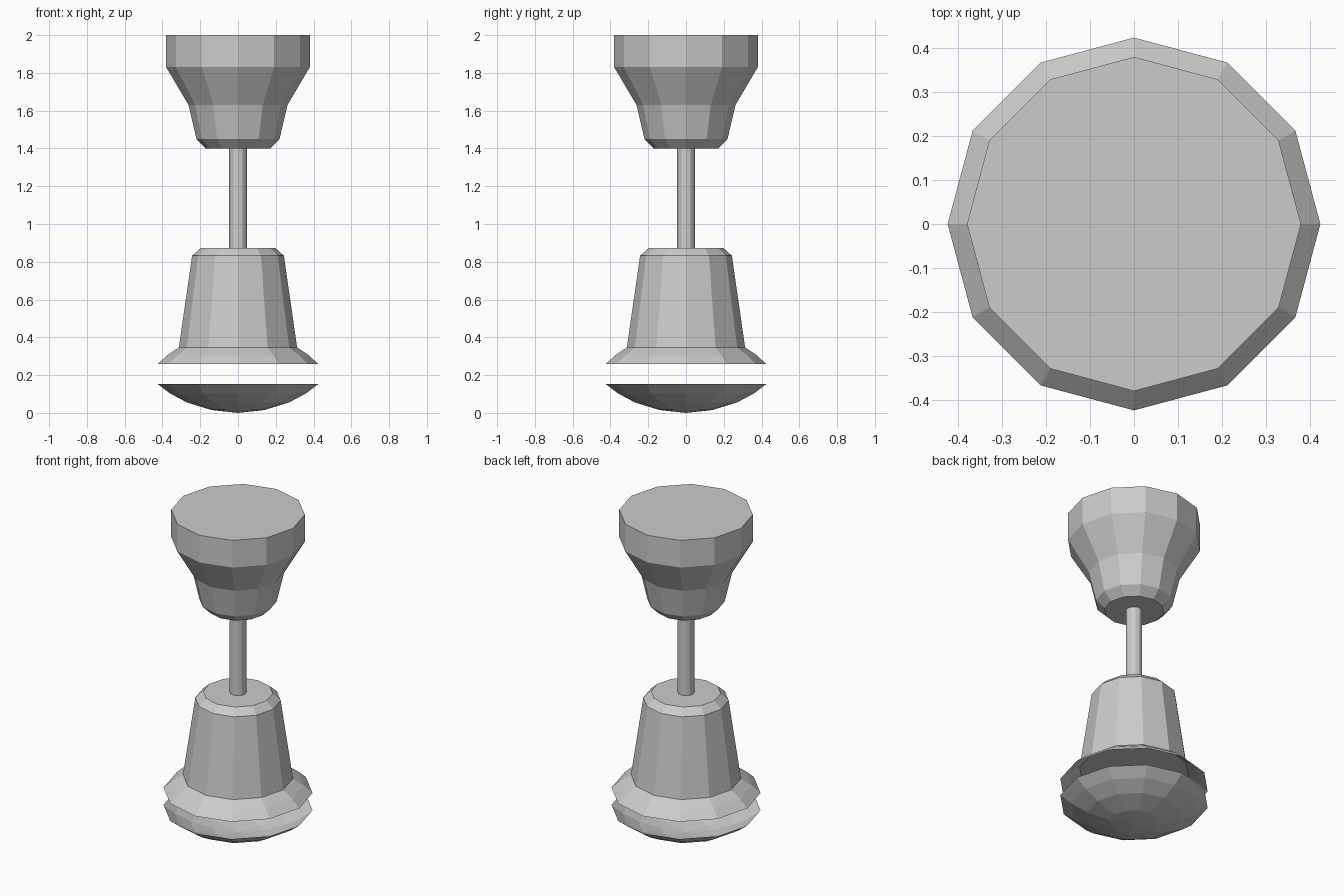
import bpy, bmesh, math

if "Cube" in bpy.data.objects:
    bpy.data.objects.remove(bpy.data.objects["Cube"])

SIDES = 12
grey = bpy.data.materials.new("mid grey")
grey.diffuse_color = (0.6, 0.6, 0.6, 1)
grey.use_nodes = True
grey.node_tree.nodes["Principled BSDF"].inputs["Base Color"].default_value = grey.diffuse_color


def lathe(name, profile, cap_first=False, cap_last=False, sides=SIDES):
    """Turn a (radius, z) profile, listed from bottom to top, about the z axis."""
    bm = bmesh.new()
    rings = []
    for r, z in profile:
        if r == 0:
            rings.append([bm.verts.new((0, 0, z))] * sides)
        else:
            rings.append([bm.verts.new((r * math.cos(2 * math.pi * i / sides),
                                        r * math.sin(2 * math.pi * i / sides), z))
                          for i in range(sides)])
    for a, b in zip(rings, rings[1:]):
        for i in range(sides):
            j = (i + 1) % sides
            quad = [a[i], a[j], b[j], b[i]]
            bm.faces.new(list(dict.fromkeys(quad)))
    if cap_first:
        bm.faces.new(rings[0][::-1])
    if cap_last:
        bm.faces.new(rings[-1])
    mesh = bpy.data.meshes.new(name)
    bm.to_mesh(mesh)
    bm.free()
    mesh.materials.append(grey)
    obj = bpy.data.objects.new(name, mesh)
    bpy.context.collection.objects.link(obj)
    return obj


# Ceiling mount at the top
lathe("ceiling_mount", [(0.17, 1.40), (0.22, 1.45), (0.262, 1.63),
                        (0.38, 1.83), (0.38, 2.0)], True, True)

# Thin hanging rod
lathe("rod", [(0.047, 0.87), (0.047, 1.41)])

# Tapered lamp body
lathe("lamp_body", [(0.313, 0.347), (0.243, 0.832), (0.198, 0.873)], True, True)

# Flared skirt, open underneath
lathe("skirt", [(0.424, 0.26), (0.375, 0.305), (0.313, 0.347)])

# Shallow open dish floating below the skirt
lathe("dish", [(0, 0), (0.14, 0.015), (0.27, 0.055), (0.36, 0.103), (0.424, 0.152)])
